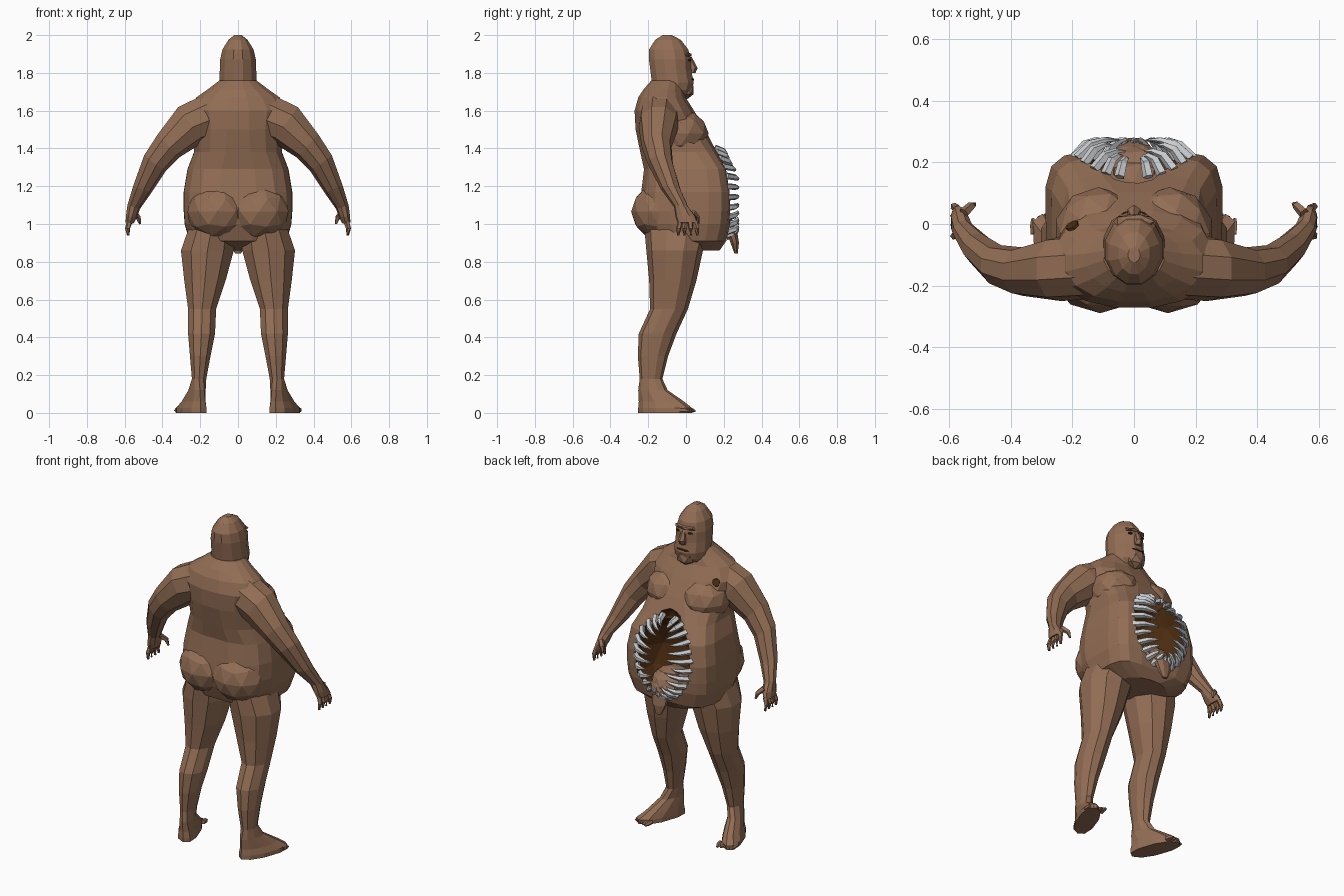
import bpy, bmesh, math
from mathutils import Vector, Matrix

if "Cube" in bpy.data.objects:
    bpy.data.objects.remove(bpy.data.objects["Cube"])


def material(name, rgb):
    m = bpy.data.materials.new(name)
    m.diffuse_color = (*rgb, 1)
    m.use_nodes = True
    m.node_tree.nodes["Principled BSDF"].inputs["Base Color"].default_value = m.diffuse_color
    return m


SKIN = material("brown skin", (0.29, 0.155, 0.09))
DARK = material("dark flesh", (0.07, 0.025, 0.005))
TOOTH = material("grey tooth", (0.58, 0.60, 0.62))


def finish(name, bm, mat):
    bmesh.ops.recalc_face_normals(bm, faces=bm.faces)
    me = bpy.data.meshes.new(name)
    bm.to_mesh(me)
    bm.free()
    me.materials.append(mat)
    ob = bpy.data.objects.new(name, me)
    bpy.context.collection.objects.link(ob)
    return ob


def bridge(bm, loops):
    """skin a stack of vertex loops and cap both ends"""
    n = len(loops[0])
    for a, b in zip(loops, loops[1:]):
        for i in range(n):
            bm.faces.new((a[i], a[(i + 1) % n], b[(i + 1) % n], b[i]))
    bm.faces.new(loops[0])
    bm.faces.new(loops[-1])


def loft(name, rings, n=10, s=1, mat=SKIN, front=1):
    """rings: x, y, z, rx, ry, tilt degrees, shear, squareness; front = extra squareness at +y"""
    bm = bmesh.new()
    loops = []
    for r in rings:
        x, y, z, rx, ry, tilt, shear, p = tuple(r) + (0, 0, 2)[len(r) - 5:]
        t = math.radians(tilt)
        loop = []
        for i in range(n):
            a = 2 * math.pi * (i + 0.5) / n
            c, d = math.cos(a), math.sin(a)
            q = p * front if d > 0 and p > 2.5 else p
            u = math.copysign(abs(c) ** (2 / q), c) * rx
            v = math.copysign(abs(d) ** (2 / q), d) * ry
            loop.append(bm.verts.new((s * (x + u * math.cos(t) + shear * v), y + v, z + u * math.sin(t))))
        loops.append(loop)
    bridge(bm, loops)
    return finish(name, bm, mat)


def blob(name, loc, size, mat=SKIN, sub=2):
    bm = bmesh.new()
    bmesh.ops.create_icosphere(bm, subdivisions=sub, radius=1,
                               matrix=Matrix.Translation(loc) @ Matrix.Diagonal((*size, 1)))
    return finish(name, bm, mat)


def spike(bm, pts, radii, n=5):
    """tapered curved horn through the points"""
    loops = []
    for i, (p, r) in enumerate(zip(pts, radii)):
        d = pts[min(i + 1, len(pts) - 1)] - pts[max(i - 1, 0)]
        q = d.to_track_quat('Z', 'Y')
        loops.append([bm.verts.new(p + q @ Vector((r * math.cos(k * 2 * math.pi / n),
                      r * math.sin(k * 2 * math.pi / n), 0))) for k in range(n)])
    bridge(bm, loops)


# torso: z, half width, back y, front y, squareness
profile = [(0.86, .16, -.06, .18, 2), (0.91, .26, -.20, .215, 2.6), (1.0, .285, -.235, .235, 2.9),
           (1.07, .29, -.25, .24, 3), (1.17, .29, -.24, .24, 3), (1.29, .27, -.225, .22, 2.9),
           (1.38, .235, -.245, .165, 2.6), (1.5, .24, -.27, .105, 2.3), (1.6, .265, -.275, .045, 2.2),
           (1.67, .225, -.255, .0, 2.1), (1.715, .16, -.225, -.01, 2), (1.76, .1, -.185, -.02, 2)]
torso = loft("torso", [(0, (b + f) / 2, z, w, (f - b) / 2, 0, 0, p) for z, w, b, f, p in profile], 16, front=1.6)

# belly mouth with a notch at its top, cut out of the torso
torso.data.materials.append(DARK)
for loc, size in (((0, .23, 1.17), (.195, .22, .25)), ((0, .2, 1.37), (.09, .12, .085))):
    cutter = blob("mouth_cutter", loc, size, DARK)
    mod = torso.modifiers.new("mouth", 'BOOLEAN')
    mod.object, mod.operation, mod.solver = cutter, 'DIFFERENCE', 'EXACT'
    mod.material_mode = 'TRANSFER'
    bpy.context.view_layer.objects.active = torso
    bpy.ops.object.modifier_apply(modifier="mouth")
    bpy.data.objects.remove(cutter)

# ring of curved teeth, leaving the notch open
bm = bmesh.new()
for k in range(26):
    a = 2 * math.pi * (k + 0.5) / 26
    c, d = math.cos(a), math.sin(a)
    if d > .98:
        continue
    x, z = .195 * c, 1.17 + .24 * d
    y = .228 - max(0, z - 1.27) * .45
    long = .13 + .025 * math.sin(k * 2.3)
    inward = Vector((-c, 0, -d * .45))
    base = Vector((x, y - .015, z))
    spike(bm, [base, base + inward * long * .35 + Vector((0, .045, 0)),
               base + inward * long * .7 + Vector((0, .06, 0)),
               base + inward * long + Vector((0, .06, 0))], (.018, .016, .01, .002))
finish("belly_teeth", bm, TOOTH)

# tongue lying on the floor of the belly mouth and hanging out of it
blob("tongue_base", (0, .13, 1.0), (.12, .125, .085))
loft("tongue", [(0, .17, 1.07, .07, .03), (0, .21, 1.0, .085, .045), (0, .245, .95, .055, .03),
                (0, .258, .9, .045, .024), (0, .265, .845, .018, .01)], 8)

# head and neck
loft("head", [(0, -.1, 1.66, .085, .09), (0, -.075, 1.71, .1, .11), (0, -.07, 1.75, .102, .115),
              (0, -.08, 1.81, .1, .112), (0, -.085, 1.87, .098, .115), (0, -.092, 1.925, .085, .107),
              (0, -.095, 1.975, .052, .07), (0, -.1, 2.0, .02, .025)], 12)
loft("nose", [(0, .025, 1.80, .024, .025), (0, .035, 1.825, .024, .027), (0, .015, 1.885, .01, .015)], 6)
blob("brow", (0, .008, 1.895), (.075, .026, .014), sub=1)
blob("chin", (0, .005, 1.71), (.06, .042, .05), sub=1)
blob("lips", (0, .033, 1.765), (.045, .012, .008), DARK, 1)

for s, side in ((1, "right"), (-1, "left")):
    blob(side + "_eye", (s * .04, .018, 1.868), (.018, .01, .007), DARK, 1)
    blob(side + "_chest", (s * .115, -.03, 1.48), (.145, .15, .125))
    blob(side + "_buttock", (s * .11, -.14, 1.065), (.165, .15, .15))

    # leg with foot
    loft(side + "_leg", [(.14, -.05, .97, .13, .17), (.162, -.06, .86, .147, .15), (.175, -.07, .7, .115, .125),
                         (.19, -.09, .55, .078, .1), (.193, -.15, .42, .075, .1), (.2, -.175, .3, .057, .08),
                         (.206, -.185, .18, .04, .06), (.217, -.175, .12, .043, .078, 0, .2, 2),
                         (.235, -.13, .06, .055, .12, 0, .3, 2), (.248, -.11, .025, .063, .143, 0, .35, 2.3),
                         (.248, -.11, 0.0, .063, .143, 0, .35, 2.3)], 10, s)
    bm = bmesh.new()
    for i in range(5):
        p = Vector((s * (.237 + i * .021), .0 - i * .008, .016))
        spike(bm, [p, p + Vector((s * .004, .03, -.002)), p + Vector((s * .008, .05, -.006))],
              (.015, .013, .005))
    finish(side + "_toes", bm, SKIN)

    # arm, bending forward to the wrist
    loft(side + "_arm", [(.13, -.135, 1.58, .125, .11, 70), (.25, -.145, 1.53, .118, .107, 53),
                         (.37, -.155, 1.415, .086, .08, 47), (.442, -.135, 1.322, .073, .067, 37),
                         (.508, -.08, 1.185, .053, .052, 22), (.553, -.025, 1.09, .036, .038, 15),
                         (.565, -.002, 1.04, .03, .055, 10), (.575, .01, 1.005, .022, .055, 8)], 9, s)
    bm = bmesh.new()
    for i in range(4):
        p = Vector((s * .573, -.03 + i * .026, 1.015))
        spike(bm, [p, p + Vector((s * .012, (i - 1.5) * .006, -.04)),
                   p + Vector((s * .008, (i - 1.5) * .008, -.075))], (.015, .013, .007))
    p = Vector((s * .553, .035, 1.06))
    spike(bm, [p, p + Vector((s * -.025, .025, -.025)), p + Vector((s * -.035, .03, -.06))], (.018, .014, .006))
    finish(side + "_fingers", bm, SKIN)

# dark wound on one side of the chest
bpy.context.view_layer.update()
hit, loc, nor, *_ = bpy.context.scene.ray_cast(bpy.context.evaluated_depsgraph_get(),
                                               Vector((-.2, 1, 1.6)), Vector((0, -1, 0)))
if hit:
    bm = bmesh.new()
    bmesh.ops.create_cone(bm, cap_ends=True, segments=7, radius1=.024, radius2=.022, depth=.009,
                          matrix=Matrix.Translation(loc) @ nor.to_track_quat('Z', 'Y').to_matrix().to_4x4())
    finish("chest_wound", bm, DARK)
